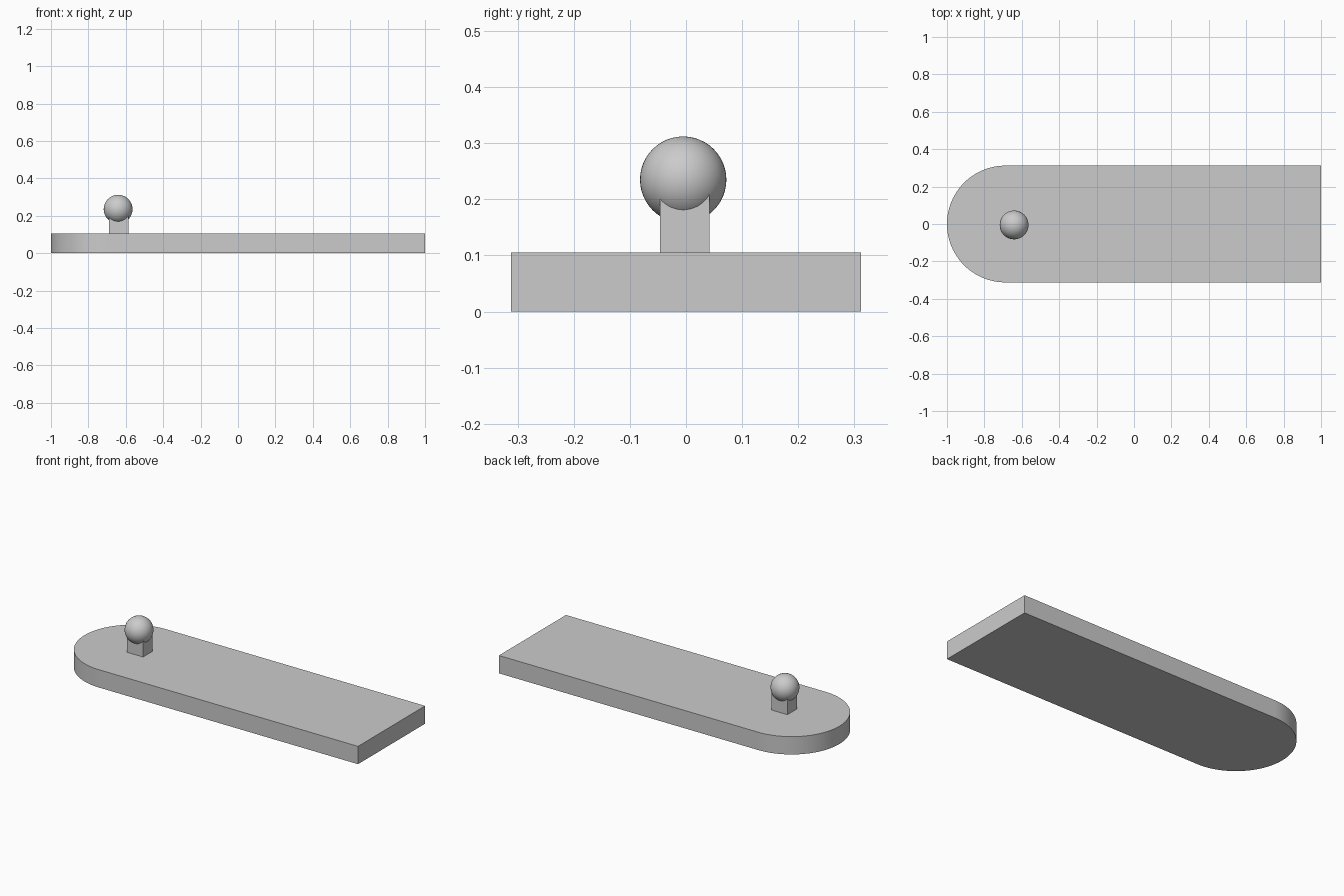
import bpy
import bmesh
import math

default_cube = bpy.data.objects.get("Cube")
if default_cube:
    bpy.data.objects.remove(default_cube, do_unlink=True)

grey = bpy.data.materials.new("light_grey")
grey.use_nodes = True
colour = (0.6, 0.6, 0.6, 1)
grey.diffuse_color = colour
grey.node_tree.nodes["Principled BSDF"].inputs["Base Color"].default_value = colour


def finish(name, smooth_angle=None):
    obj = bpy.context.object
    obj.name = obj.data.name = name
    obj.data.materials.append(grey)
    if smooth_angle:
        bpy.ops.object.shade_smooth_by_angle(angle=math.radians(smooth_angle))
    return obj


# Base plate: square at one end, half-round at the other
half_width, thickness = 0.312, 0.105
arc_x, segments = -1 + half_width, 48
outline = [(1, -half_width), (1, half_width)]
for i in range(segments + 1):
    a = math.pi / 2 + math.pi * i / segments
    outline.append((arc_x + half_width * math.cos(a), half_width * math.sin(a)))

bm = bmesh.new()
bottom = bm.faces.new([bm.verts.new((x, y, 0)) for x, y in outline])
top = bmesh.ops.extrude_face_region(bm, geom=[bottom], use_keep_orig=True)
bmesh.ops.translate(bm, vec=(0, 0, thickness),
                    verts=[v for v in top["geom"] if isinstance(v, bmesh.types.BMVert)])
bmesh.ops.recalc_face_normals(bm, faces=bm.faces)
mesh = bpy.data.meshes.new("base_plate")
bm.to_mesh(mesh)
bm.free()
plate = bpy.data.objects.new("base_plate", mesh)
bpy.context.collection.objects.link(plate)
bpy.ops.object.select_all(action="DESELECT")
plate.select_set(True)
bpy.context.view_layer.objects.active = plate
finish("base_plate", 30)

# Square post, ending inside the ball
post_top = 0.23
bpy.ops.mesh.primitive_cube_add(size=1, location=(-0.638, -0.002, (thickness + post_top) / 2))
post = finish("post")
post.scale = (0.104, 0.088, post_top - thickness)

# Ball knob
bpy.ops.mesh.primitive_uv_sphere_add(segments=48, ring_count=24, radius=0.077,
                                     location=(-0.641, -0.005, 0.235))
finish("ball_knob", 30)
